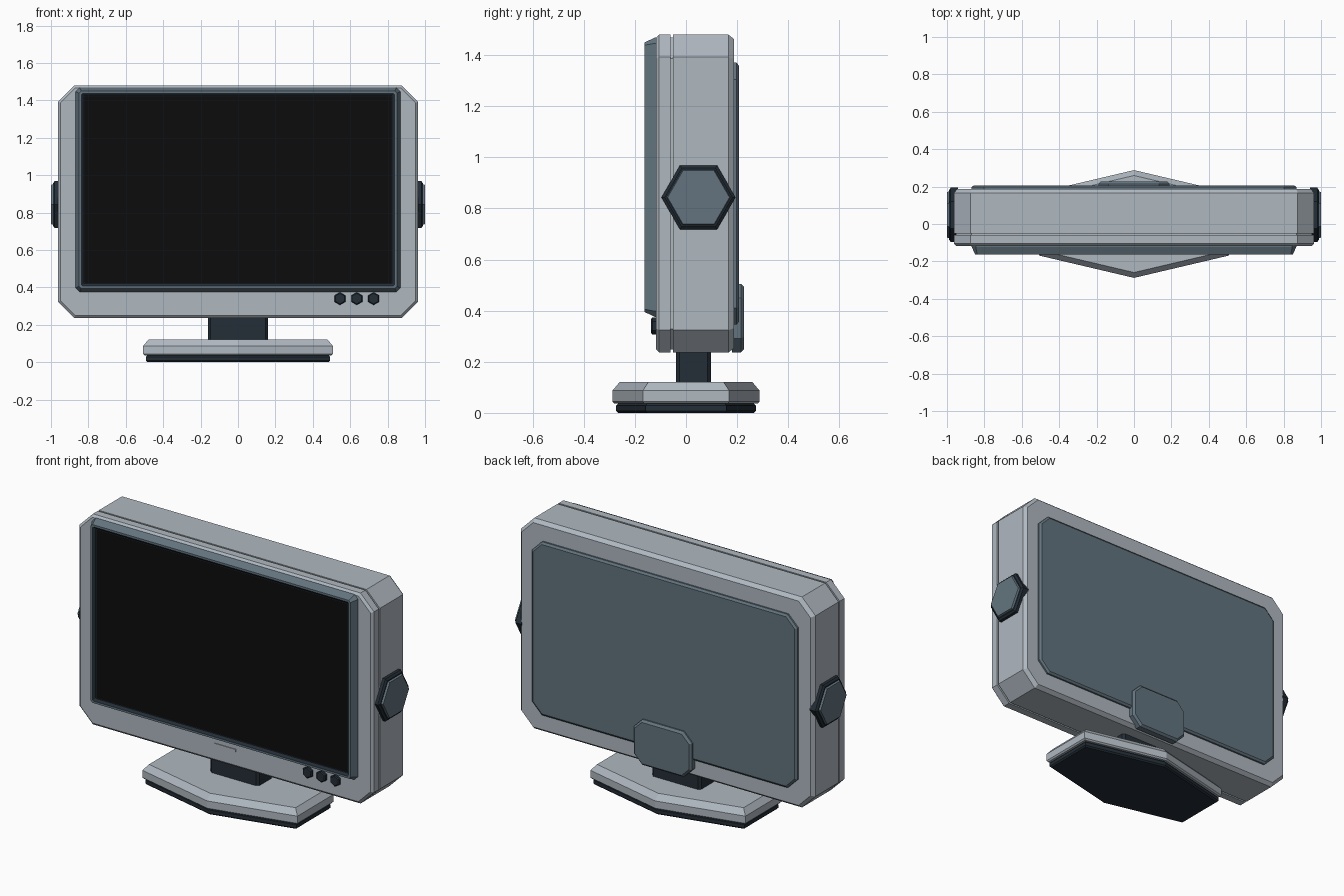
import bpy, bmesh, math

if "Cube" in bpy.data.objects:
    bpy.data.objects.remove(bpy.data.objects["Cube"])


def material(name, rgb):
    m = bpy.data.materials.new(name)
    m.diffuse_color = (*rgb, 1)
    m.use_nodes = True
    m.node_tree.nodes["Principled BSDF"].inputs["Base Color"].default_value = m.diffuse_color
    return m


GREY = material("light grey casing", (0.43, 0.48, 0.53))
SLATE = material("slate blue", (0.125, 0.175, 0.21))
DARK = material("dark navy", (0.017, 0.027, 0.038))
BLACK = material("screen black", (0.0035, 0.0035, 0.0035))


def loft(name, rings, mats, bands=None, end=0):
    """Skin a list of equal point loops, closed at both ends."""
    bm = bmesh.new()
    loops = [[bm.verts.new(p) for p in ring] for ring in rings]
    n = len(loops[0])
    for i, (a, b) in enumerate(zip(loops, loops[1:])):
        for j in range(n):
            k = (j + 1) % n
            f = bm.faces.new((a[j], a[k], b[k], b[j]))
            f.material_index = bands[i] if bands else 0
    bm.faces.new(loops[0][::-1])
    bm.faces.new(loops[-1]).material_index = end
    bmesh.ops.recalc_face_normals(bm, faces=bm.faces)
    me = bpy.data.meshes.new(name)
    bm.to_mesh(me)
    bm.free()
    for m in mats:
        me.materials.append(m)
    ob = bpy.data.objects.new(name, me)
    bpy.context.collection.objects.link(ob)
    return ob


def octagon(hx, v0, v1, c, d=0.0):
    """Rectangle with cut corners, inset by d."""
    hx, v0, v1, c = hx - d, v0 + d, v1 - d, max(c - 0.586 * d, 0.002)
    half = [(hx - c, v0), (hx, v0 + c), (hx, v1 - c), (hx - c, v1)]
    return half + [(-x, v) for x, v in reversed(half)]


def upright(hx, z0, z1, c, steps):
    """Loops in the xz plane for (y, inset) steps."""
    return [[(x, y, z) for x, z in octagon(hx, z0, z1, c, d)] for y, d in steps]


def hexagon(r, turn=0.0):
    return [(r * math.cos(turn + i * math.pi / 3), r * math.sin(turn + i * math.pi / 3))
            for i in range(6)]


# Casing with seam groove and bevelled front and back
loft("casing", upright(0.963, 0.236, 1.48, 0.088, [
    (-0.118, 0.014), (-0.105, 0), (-0.06, 0), (-0.06, 0.012),
    (-0.05, 0.012), (-0.05, 0), (0.166, 0), (0.188, 0.018)]), [GREY])

# Screen surround: sloped frame, dark inner lip, recessed screen
loft("screen_frame", upright(0.868, 0.376, 1.468, 0.022, [
    (-0.11, 0), (-0.122, 0), (-0.163, 0.019), (-0.163, 0.031),
    (-0.152, 0.044), (-0.152, 0.048)]),
    [SLATE, DARK, BLACK], [0, 0, 0, 1, 1], 2)

# Rear panel and stand mount
loft("rear_panel", upright(0.868, 0.345, 1.37, 0.065, [
    (0.18, 0), (0.198, 0), (0.207, 0.012)]), [SLATE])
loft("rear_mount", upright(0.19, 0.237, 0.505, 0.055, [
    (0.18, 0), (0.215, 0), (0.227, 0.012)]), [SLATE])

# Front buttons
for i in range(3):
    cx = 0.545 + 0.09 * i
    loft(f"button_{i + 1}", [
        [(cx + a, y, 0.34 + b) for a, b in hexagon(r, math.pi / 6)]
        for y, r in ((-0.11, 0.034), (-0.131, 0.034), (-0.136, 0.028))], [DARK])

# Thin front plate under the screen
loft("front_plate", upright(0.07, 0.329, 0.346, 0.002, [
    (-0.117, 0), (-0.122, 0)]), [GREY])

# Side knobs
for side, s in (("left", -1), ("right", 1)):
    loft(f"{side}_knob", [
        [(s * x, 0.049 + a, 0.843 + b) for a, b in hexagon(r)]
        for x, r in ((0.942, 0.145), (0.98, 0.145), (0.989, 0.132),
                     (0.989, 0.125), (1.0, 0.121))],
        [DARK, SLATE], [0, 0, 0, 1], 1)

# Neck
loft("neck", [[(x, y + 0.029, z) for x, y in octagon(0.16, -0.069, 0.069, 0.014)]
              for z in (0.1, 0.25)], [DARK])


def base_loop(z, d):
    """Six sided base outline inset by d."""
    hx, tip = 0.507 - d, 0.288 - 1.03 * d
    hy = tip - hx * 0.235
    return [(hx, -hy, z), (hx, hy, z), (0, tip, z),
            (-hx, hy, z), (-hx, -hy, z), (0, -tip, z)]


# Stand base and its dark foot
loft("base", [base_loop(*p) for p in (
    (0.036, 0.008), (0.044, 0), (0.087, 0), (0.121, 0.028))], [GREY])
loft("foot", [base_loop(*p) for p in (
    (0, 0.022), (0.008, 0.014), (0.028, 0.014), (0.037, 0.022))], [DARK])
